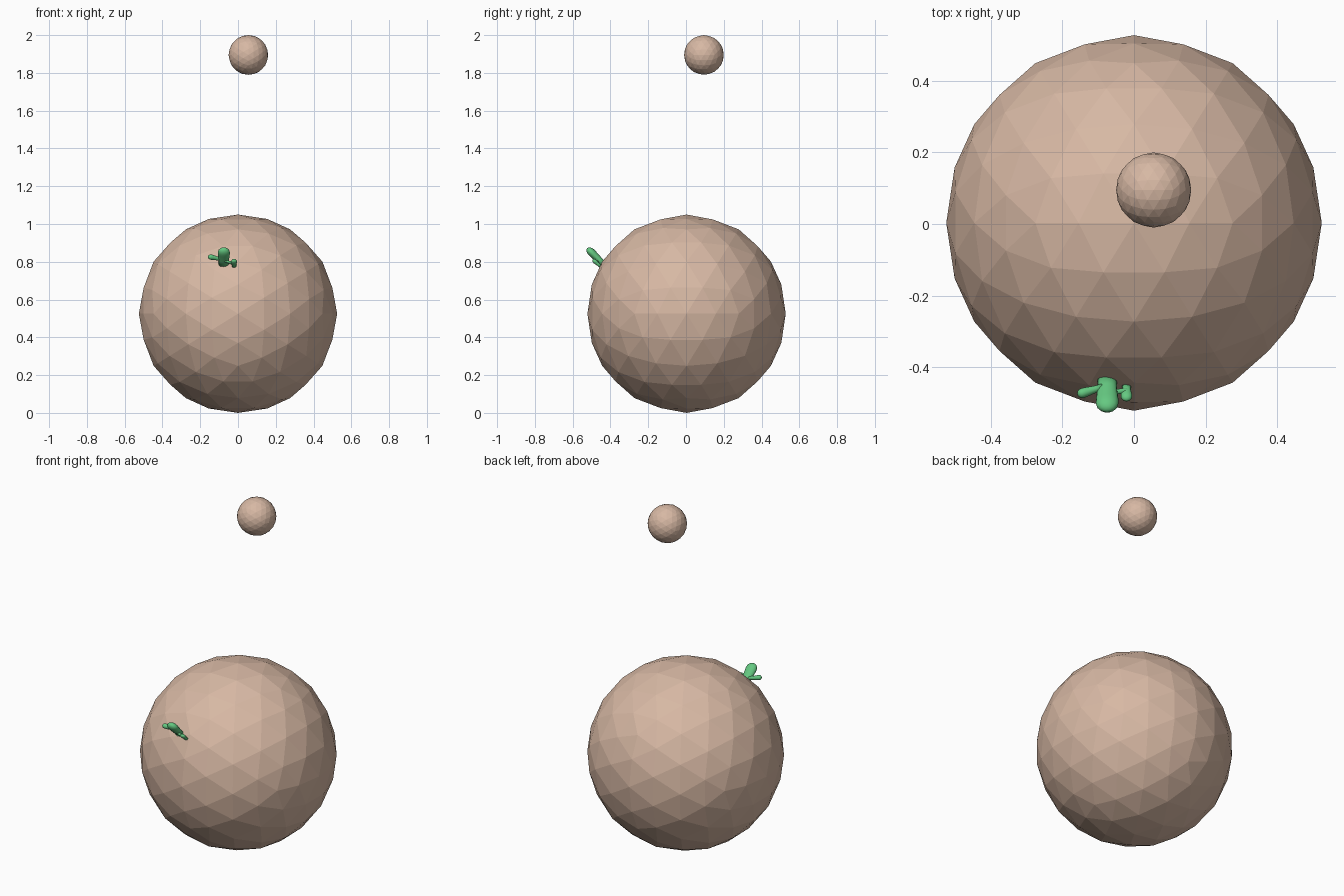
import bpy, bmesh, math
from mathutils import Vector, Matrix

if "Cube" in bpy.data.objects:
    bpy.data.objects.remove(bpy.data.objects["Cube"])


def material(name, rgb):
    m = bpy.data.materials.new(name)
    m.diffuse_color = (*rgb, 1)
    m.use_nodes = True
    m.node_tree.nodes["Principled BSDF"].inputs["Base Color"].default_value = m.diffuse_color
    return m


SAND = material("sand", (0.68, 0.48, 0.37))
GREEN = material("green", (0.13, 0.58, 0.22))


def finish(name, bm, mat, smooth):
    me = bpy.data.meshes.new(name)
    bmesh.ops.recalc_face_normals(bm, faces=bm.faces[:])
    for f in bm.faces:
        f.smooth = smooth
    bm.to_mesh(me)
    bm.free()
    me.materials.append(mat)
    ob = bpy.data.objects.new(name, me)
    bpy.context.collection.objects.link(ob)
    return ob


def rock_ball(name, centre, radius):
    # faceted ball turned so its symmetry axes follow x, y and z
    bm = bmesh.new()
    turn = Matrix.Rotation(math.radians(-31.717), 4, 'Y')
    bmesh.ops.create_icosphere(bm, subdivisions=3, radius=radius,
                               matrix=Matrix.Translation(centre) @ turn)
    return finish(name, bm, SAND, False)


def club(name, start, end, r0, r1, flat=1.0, sides=16):
    # rounded stem from start to end, widening from r0 to r1, thinned by flat
    a, b = Vector(start), Vector(end)
    length = (b - a).length
    body = length - r1
    profile = [(r0, 0), (r0, body * 0.4), (r1 * 0.98, body * 0.85)]
    profile += [(r1 * math.cos(t), body + r1 * math.sin(t))
                for t in (math.radians(d) for d in (0, 25, 50, 72))]
    z = (b - a).normalized()
    x = Vector((1, 0, 0))
    x = (x - z * x.dot(z)).normalized()
    y = z.cross(x)
    bm = bmesh.new()
    rings = []
    for r, h in profile:
        ring = []
        for i in range(sides):
            t = math.tau * i / sides
            ring.append(bm.verts.new(a + z * h + x * r * math.cos(t)
                                     + y * r * flat * math.sin(t)))
        rings.append(ring)
    for lo, hi in zip(rings, rings[1:]):
        for i in range(sides):
            j = (i + 1) % sides
            bm.faces.new((lo[i], lo[j], hi[j], hi[i]))
    bm.faces.new(rings[0][::-1])
    tip = bm.verts.new(b)
    for i in range(sides):
        bm.faces.new((rings[-1][i], rings[-1][(i + 1) % sides], tip))
    return finish(name, bm, GREEN, True)


# large planet and small moon
rock_ball("planet", (0, 0.003, 0.525), 0.525)
rock_ball("moon", (0.055, 0.095, 1.895), 0.105)

# cactus growing out of the planet
club("cactus_trunk", (-0.075, -0.43, 0.78), (-0.075, -0.523, 0.872), 0.027, 0.032, 0.65)
club("cactus_left_arm", (-0.085, -0.455, 0.812), (-0.158, -0.477, 0.828), 0.010, 0.014)
club("cactus_right_link", (-0.07, -0.472, 0.805), (-0.015, -0.465, 0.788), 0.007, 0.008)
club("cactus_right_arm", (-0.021, -0.452, 0.775), (-0.021, -0.494, 0.812), 0.012, 0.016, 0.7)
